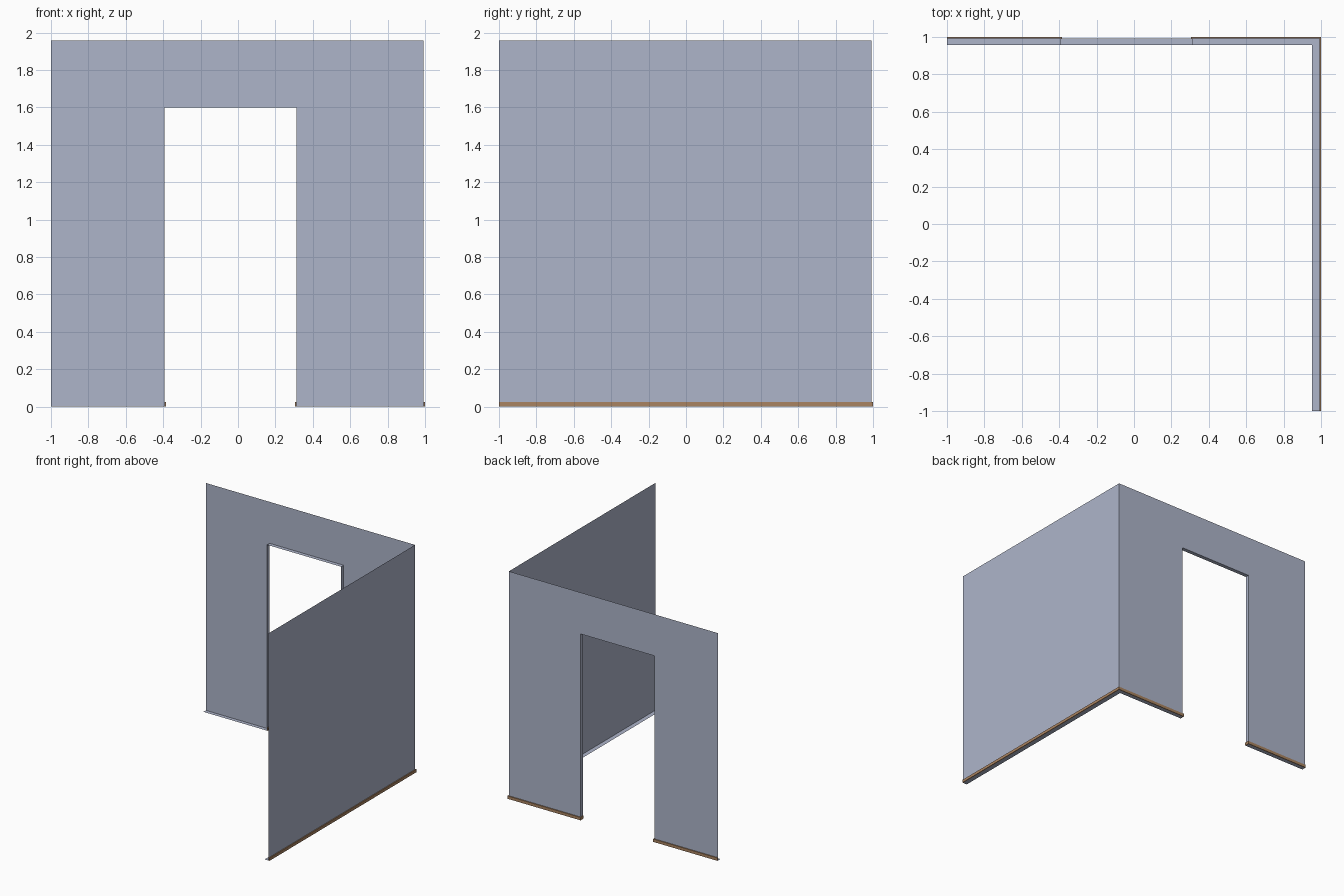
import bpy, bmesh

cube = bpy.data.objects.get("Cube")
if cube:
    bpy.data.objects.remove(cube)


def material(name, rgb):
    m = bpy.data.materials.new(name)
    m.use_nodes = True
    m.diffuse_color = (*rgb, 1)
    bsdf = next(n for n in m.node_tree.nodes if n.type == 'BSDF_PRINCIPLED')
    bsdf.inputs["Base Color"].default_value = (*rgb, 1)
    return m


wall_blue = material("wall blue grey", (0.42, 0.46, 0.59))
wood = material("skirting brown", (0.40, 0.23, 0.12))

OUT = 0.992            # outer face of both walls
BACK_IN, SIDE_IN = 0.958, 0.953
TOP, DOOR_TOP = 1.957, 1.6
DOOR_L, DOOR_R = -0.394, 0.312
SKIRT_H, SKIRT_T = 0.025, 0.008


def make(name, faces, mat, solid=False):
    """Mesh object from lists of corner points, one list per face."""
    bm = bmesh.new()
    for pts in faces:
        bm.faces.new([bm.verts.new(p) for p in pts])
    bmesh.ops.remove_doubles(bm, verts=bm.verts[:], dist=0.0005)
    if solid:
        bmesh.ops.recalc_face_normals(bm, faces=bm.faces[:])
    me = bpy.data.meshes.new(name)
    bm.to_mesh(me)
    bm.free()
    me.materials.append(mat)
    ob = bpy.data.objects.new(name, me)
    bpy.context.collection.objects.link(ob)


def upright(a, b, z0, z1):
    return [(*a, z0), (*b, z0), (*b, z1), (*a, z1)]


def flat(pts, z):
    return [(*p, z) for p in pts]


# Back wall sheet around the doorway
make("back_wall", [
    upright((DOOR_L, OUT), (-1, OUT), 0, DOOR_TOP),
    upright((OUT, OUT), (DOOR_R, OUT), 0, DOOR_TOP),
    [(x, OUT, z) for x, z in ((OUT, DOOR_TOP), (DOOR_R, DOOR_TOP),
     (DOOR_L, DOOR_TOP), (-1, DOOR_TOP), (-1, TOP), (OUT, TOP))],
], wall_blue)

# Side wall sheet
make("side_wall", [upright((OUT, -1), (OUT, OUT), 0, TOP)], wall_blue)

# Door jambs and soffit, reaching inward from the sheet
make("door_reveal", [
    upright((DOOR_L, BACK_IN), (DOOR_L, OUT), 0, DOOR_TOP),
    upright((DOOR_R, OUT), (DOOR_R, BACK_IN), 0, DOOR_TOP),
    flat([(DOOR_L, BACK_IN), (DOOR_L, OUT), (DOOR_R, OUT), (DOOR_R, BACK_IN)], DOOR_TOP),
], wall_blue)

# Bottom strips under the wall thickness
make("wall_base", [
    flat([(-1, BACK_IN), (-1, OUT), (DOOR_L, OUT), (DOOR_L, BACK_IN)], 0),
    flat([(DOOR_R, BACK_IN), (DOOR_R, OUT), (OUT, OUT), (SIDE_IN, BACK_IN)], 0),
    flat([(SIDE_IN, BACK_IN), (OUT, OUT), (OUT, -1), (SIDE_IN, -1)], 0),
], wall_blue)


def skirting(name, inner, outer):
    """Board swept between two matching floor paths."""
    faces = []
    for i in range(len(inner) - 1):
        a, b, c, d = inner[i], inner[i + 1], outer[i + 1], outer[i]
        faces += [flat([a, b, c, d], 0), flat([a, b, c, d], SKIRT_H),
                  upright(a, b, 0, SKIRT_H), upright(d, c, 0, SKIRT_H)]
    for i in (0, -1):
        faces.append(upright(inner[i], outer[i], 0, SKIRT_H))
    make(name, faces, wood, True)


# Skirting boards along the outside, turning into the doorway
edge = OUT + SKIRT_T
jl, jr = DOOR_L + SKIRT_T, DOOR_R - SKIRT_T
skirting("skirting_right",
         [(-1, OUT), (DOOR_L, OUT), (DOOR_L, BACK_IN)],
         [(-1, edge), (jl, edge), (jl, BACK_IN)])
skirting("skirting_left",
         [(DOOR_R, BACK_IN), (DOOR_R, OUT), (OUT, OUT), (OUT, -1)],
         [(jr, BACK_IN), (jr, edge), (edge, edge), (edge, -1)])
